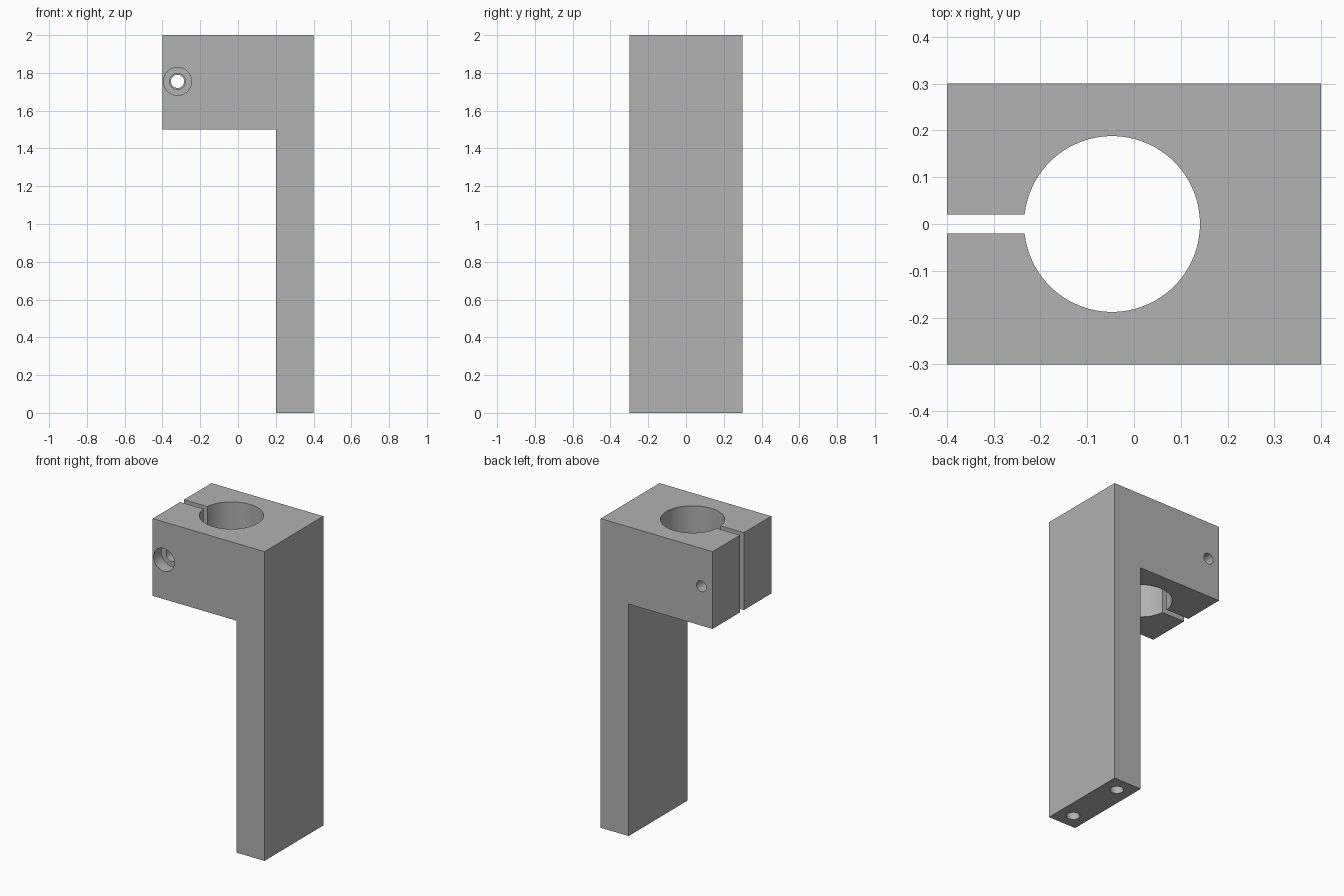
import bpy
import bmesh
from math import pi, radians

if "Cube" in bpy.data.objects:
    bpy.data.objects.remove(bpy.data.objects["Cube"], do_unlink=True)

grey = bpy.data.materials.new("plain grey")
grey.use_nodes = True
colour = (0.445, 0.445, 0.445, 1)
grey.diffuse_color = colour
grey.node_tree.nodes["Principled BSDF"].inputs["Base Color"].default_value = colour


def cylinder(name, radius, start, end, axis, segments=48):
    """Cylinder from start to end along the y or z axis."""
    mid = [(a + b) / 2 for a, b in zip(start, end)]
    depth = sum(abs(b - a) for a, b in zip(start, end))
    turn = (pi / 2, 0, 0) if axis == "y" else (0, 0, 0)
    bpy.ops.mesh.primitive_cylinder_add(vertices=segments, radius=radius,
                                        depth=depth, location=mid, rotation=turn)
    bpy.context.object.name = name
    return bpy.context.object


def box(name, low, high):
    bpy.ops.mesh.primitive_cube_add(size=1, location=[(a + b) / 2 for a, b in zip(low, high)])
    obj = bpy.context.object
    obj.name = name
    obj.scale = [b - a for a, b in zip(low, high)]
    return obj


# Bracket body: L-shaped profile extruded front to back
profile = [(0.2, 0), (0.4, 0), (0.4, 2), (-0.4, 2), (-0.4, 1.5), (0.2, 1.5)]
bm = bmesh.new()
face = bm.faces.new([bm.verts.new((x, -0.3, z)) for x, z in profile])
extruded = bmesh.ops.extrude_face_region(bm, geom=[face])["geom"]
bmesh.ops.translate(bm, vec=(0, 0.6, 0),
                    verts=[v for v in extruded if isinstance(v, bmesh.types.BMVert)])
bmesh.ops.recalc_face_normals(bm, faces=bm.faces)
mesh = bpy.data.meshes.new("clamp_bracket")
bm.to_mesh(mesh)
bm.free()
bracket = bpy.data.objects.new("clamp_bracket", mesh)
bpy.context.collection.objects.link(bracket)
mesh.materials.append(grey)

# Clamp bore, slot, stepped screw hole and mounting holes
bore_x, screw_x, screw_z = -0.047, -0.32, 1.755
cutters = [
    cylinder("bore_cutter", 0.188, (bore_x, 0, 1.4), (bore_x, 0, 2.1), "z", 96),
    box("slot_cutter", (-0.5, -0.02, 1.4), (bore_x, 0.02, 2.1)),
    cylinder("counterbore_cutter", 0.074, (screw_x, -0.4, screw_z), (screw_x, -0.22, screw_z), "y"),
    cylinder("clearance_cutter", 0.042, (screw_x, -0.35, screw_z), (screw_x, 0, screw_z), "y"),
    cylinder("thread_cutter", 0.035, (screw_x, -0.01, screw_z), (screw_x, 0.4, screw_z), "y"),
]
for side in (-1, 1):
    y = 0.2 * side
    cutters.append(cylinder("mounting_cutter", 0.04, (0.3, y, -0.1), (0.3, y, 0.3), "z"))

# Apply each cut, then discard its cutter
bpy.ops.object.select_all(action="DESELECT")
bpy.context.view_layer.objects.active = bracket
bracket.select_set(True)
for cutter in cutters:
    cutter.hide_render = True
    cut = bracket.modifiers.new("cut", "BOOLEAN")
    cut.operation = "DIFFERENCE"
    cut.solver = "EXACT"
    cut.object = cutter
    bpy.ops.object.modifier_apply(modifier=cut.name)
    bpy.data.objects.remove(cutter, do_unlink=True)

bpy.ops.object.shade_smooth_by_angle(angle=radians(30))
